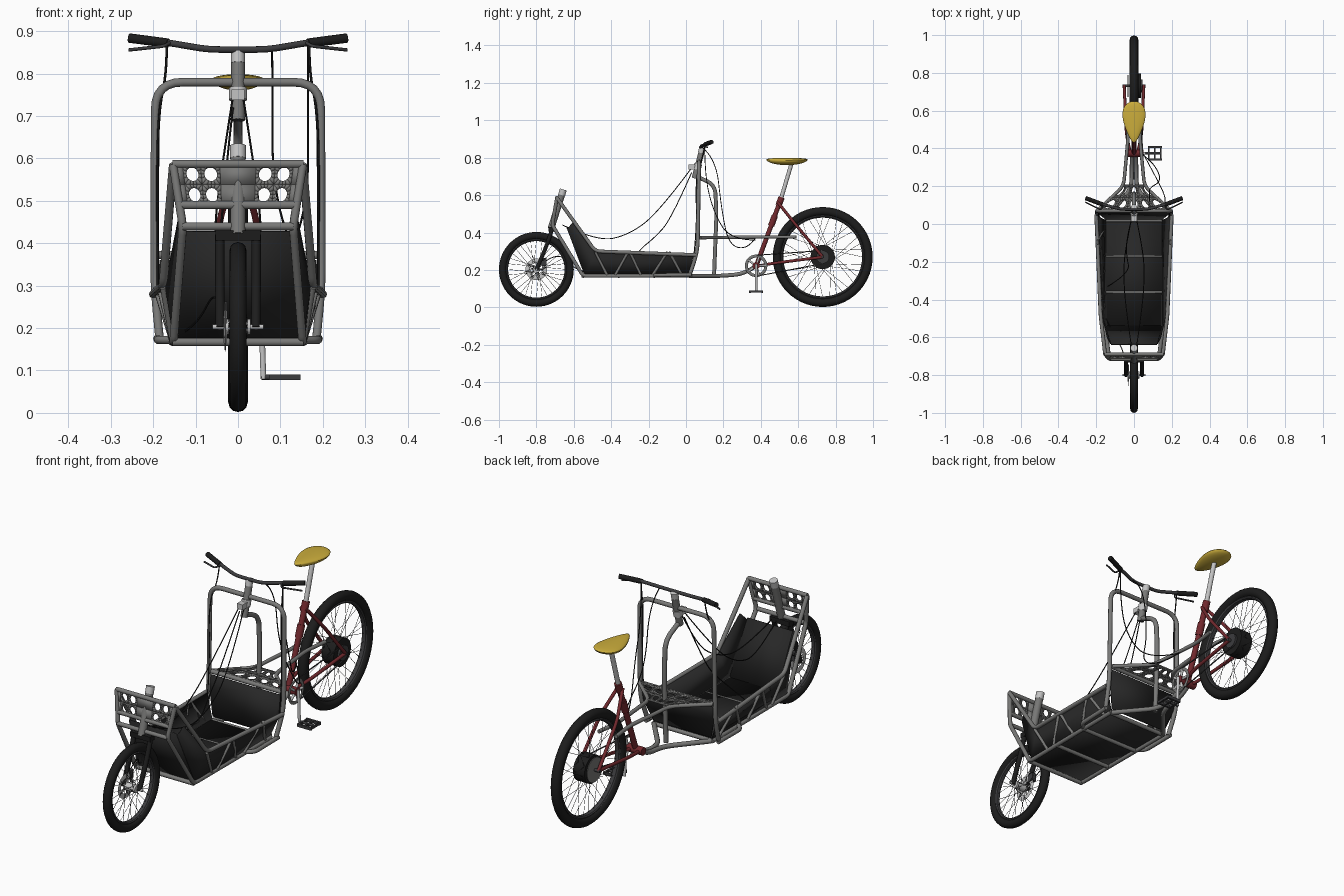
import bpy, bmesh, math
from mathutils import Vector as V, Matrix

if "Cube" in bpy.data.objects:
    bpy.data.objects.remove(bpy.data.objects["Cube"])


def material(name, r, g, b):
    m = bpy.data.materials.new(name)
    m.diffuse_color = (r, g, b, 1)
    m.use_nodes = True
    m.node_tree.nodes["Principled BSDF"].inputs["Base Color"].default_value = m.diffuse_color
    return m


GREY = material("frame grey", .19, .19, .185)
BLACK = material("tyre black", .012, .012, .012)
PANEL = material("box black", .02, .02, .02)
RED = material("rear frame red", .17, .022, .027)
YELLOW = material("saddle yellow", .60, .42, .045)
SILVER = material("light metal", .55, .55, .55)
DARK = material("dark grey", .045, .045, .048)


def add(name, mesh, mat, angle=35):
    mesh.materials.clear()
    mesh.materials.append(mat)
    for p in mesh.polygons:
        p.use_smooth = True
        p.material_index = 0
    mesh.set_sharp_from_angle(angle=math.radians(angle))
    ob = bpy.data.objects.new(name, mesh)
    bpy.context.collection.objects.link(ob)
    return ob


def from_bm(name, bm, mat):
    bmesh.ops.recalc_face_normals(bm, faces=bm.faces)
    me = bpy.data.meshes.new(name)
    bm.to_mesh(me)
    bm.free()
    return add(name, me, mat)


def fillet(pts, rad):
    pts = [V(p) for p in pts]
    if not rad:
        return pts
    out = [pts[0]]
    for a, b, c in zip(pts, pts[1:], pts[2:]):
        d = min(rad, (a - b).length * .48, (c - b).length * .48)
        p, q = b + (a - b).normalized() * d, b + (c - b).normalized() * d
        for i in range(7):
            t = i / 6
            out.append(p * (1 - t) ** 2 + b * 2 * t * (1 - t) + q * t * t)
    return out + [pts[-1]]


def tubes(name, paths, r, mat, rad=0, soft=False, res=3):
    """Round tubes along paths, joined into one part."""
    cu = bpy.data.curves.new(name, 'CURVE')
    cu.dimensions = '3D'
    cu.bevel_depth, cu.bevel_resolution, cu.use_fill_caps = r, res, True
    for path in paths:
        pts = fillet(path, rad)
        sp = cu.splines.new('NURBS' if soft else 'POLY')
        sp.points.add(len(pts) - 1)
        for p, q in zip(sp.points, pts):
            p.co = (*q, 1)
        if soft:
            sp.order_u, sp.use_endpoint_u, sp.resolution_u = 3, True, 8
    ob = bpy.data.objects.new(name + "_path", cu)
    bpy.context.collection.objects.link(ob)
    me = bpy.data.meshes.new_from_object(ob.evaluated_get(bpy.context.evaluated_depsgraph_get()))
    bpy.data.objects.remove(ob)
    me.name = name
    return add(name, me, mat, 50)


def both(*paths):
    return [[(s * x, y, z) for x, y, z in p] for p in paths for s in (1, -1)]


def rod(name, a, b, r, mat, seg=20):
    a, b = V(a), V(b)
    bm = bmesh.new()
    m = Matrix.Translation((a + b) / 2) @ (b - a).to_track_quat('Z', 'Y').to_matrix().to_4x4()
    bmesh.ops.create_cone(bm, cap_ends=True, segments=seg, radius1=r, radius2=r,
                          depth=(b - a).length, matrix=m)
    return from_bm(name, bm, mat)


def box(name, c, size, mat):
    bm = bmesh.new()
    bmesh.ops.create_cube(bm, size=1, matrix=Matrix.Translation(c) @ Matrix.Diagonal((*size, 1)))
    return from_bm(name, bm, mat)


def ring(name, c, R, rx, rr, mat, n=56, k=12):
    """Torus around the x axis with an elliptical section."""
    bm = bmesh.new()
    vs = []
    for i in range(n):
        a = 2 * math.pi * i / n
        for j in range(k):
            b = 2 * math.pi * j / k
            q = R + rr * math.cos(b)
            vs.append(bm.verts.new((c[0] + rx * math.sin(b), c[1] + q * math.cos(a), c[2] + q * math.sin(a))))
    for i in range(n):
        for j in range(k):
            i2, j2 = (i + 1) % n, (j + 1) % k
            bm.faces.new([vs[i * k + j], vs[i2 * k + j], vs[i2 * k + j2], vs[i * k + j2]])
    return from_bm(name, bm, mat)


def sheet(name, polys, mat, thick=.005):
    bm = bmesh.new()
    for p in polys:
        bm.faces.new([bm.verts.new(v) for v in p])
    ob = from_bm(name, bm, mat)
    mod = ob.modifiers.new("thickness", 'SOLIDIFY')
    mod.thickness, mod.offset = thick, 0
    return ob


def holed_plate(name, corners, cols, rows, size, mat):
    """Quad plate; cols are (u0, u1, has_hole)."""
    a, b, c, d = map(V, corners)
    at = lambda u, v: (a * (1 - u) + b * u) * (1 - v) + (d * (1 - u) + c * u) * v
    polys = []
    for u0, u1, hole in cols:
        for r in range(rows):
            v0, v1 = r / rows, (r + 1) / rows
            if not hole:
                polys.append([at(u0, v0), at(u1, v0), at(u1, v1), at(u0, v1)])
                continue
            inner, outer = [], []
            for i in range(16):
                t = i * math.pi / 8
                x, y = math.cos(t), math.sin(t)
                m = max(abs(x), abs(y))
                for lst, f in ((inner, size), (outer, 1 / m)):
                    lst.append(at((u0 + u1) / 2 + x * f * (u1 - u0) / 2, (v0 + v1) / 2 + y * f * (v1 - v0) / 2))
            for i in range(16):
                j = (i + 1) % 16
                polys.append([inner[i], outer[i], outer[j], inner[j]])
    return sheet(name, polys, mat, .006)


def wheel(pre, y, z, R, w, hub, n):
    ring(pre + "_tyre", (0, y, z), R - w, w, w, BLACK)
    ring(pre + "_rim", (0, y, z), R - 2.1 * w, w * .6, w * .35, DARK, k=8)
    sp = []
    for i in range(n):
        a = 2 * math.pi * i / n
        b = a + (.9 if i % 4 < 2 else -.9)
        x, q = (.022 if i % 2 else -.022), R - 2.2 * w
        sp.append([(x, y + hub * math.cos(b), z + hub * math.sin(b)), (0, y + q * math.cos(a), z + q * math.sin(a))])
    tubes(pre + "_spokes", sp, .001, DARK, res=0)


# Wheels, hubs and brake discs
FY, FZ, RY, RZ = -.80, .203, .731, .269
wheel("front_wheel", FY, FZ, .2, .02, .018, 32)
wheel("rear_wheel", RY, RZ, .267, .023, .05, 36)
rod("front_hub", (-.03, FY, FZ), (.03, FY, FZ), .018, SILVER)
rod("front_axle", (-.06, FY, FZ), (.06, FY, FZ), .006, SILVER)
ring("front_brake_disc", (-.03, FY, FZ), .046, .002, .012, SILVER, 32, 8)
tubes("front_disc_arms", [[(-.03, FY, FZ), (-.03, FY + .04 * math.cos(i * 1.257), FZ + .04 * math.sin(i * 1.257))]
                          for i in range(5)], .004, SILVER)
box("front_brake_caliper", (-.037, FY + .04, FZ + .04), (.022, .03, .04), DARK)
rod("hub_motor", (-.024, RY, RZ), (.036, RY, RZ), .065, BLACK, 36)
rod("rear_sprocket", (.036, RY, RZ), (.046, RY, RZ), .035, DARK)
rod("rear_brake_disc", (-.034, RY, RZ), (-.03, RY, RZ), .058, GREY, 32)
rod("rear_axle", (-.062, RY, RZ), (.062, RY, RZ), .007, DARK)

# Front fork and head tube
tubes("fork_blades", both([(.043, -.715, .42), (.043, -.745, .33), (.042, -.80, .2)]), .011, BLACK, .05)
box("fork_crown", (0, -.717, .418), (.105, .035, .024), BLACK)
rod("front_head_tube", (0, -.722, .42), (0, -.662, .61), .018, GREY)
rod("front_head_collar", (0, -.665, .6), (0, -.656, .63), .019, SILVER)

# Cargo frame: rails, floor bars, zigzag braces
rail = [(.153, -.69, .585), (.177, -.485, .3), (.2, .05, .28)]
low = [(.153, -.69, .585), (.13, -.715, .44), (.152, -.55, .168), (.155, .025, .168)]
tubes("upper_rails", both(rail), .01, GREY, .03)
tubes("lower_rails", both(low), .01, GREY, .02)
tubes("cross_bars", [[(-x, y, z), (x, y, z)] for x, y, z in
                     [(.155, -.69, .587), (.139, -.706, .49), (.131, -.715, .44)]
                     + [(.155, y, .167) for y in (-.55, -.36, -.17, .02)]], .01, GREY)
zig = []
for t, b in ((-.485, -.42), (-.31, -.38), (-.3, -.24), (-.1, -.18), (-.09, -.02)):
    zig.append([(.177 + (t + .485) * .043, t, .295), (.155, b, .17)])
tubes("side_braces", both(*zig), .007, GREY)
tubes("side_stand", both([(.155, -.17, .172), (.188, -.14, .172), (.19, .03, .175)]), .01, GREY, .03)
holed_plate("front_hole_panel", [(-.138, -.706, .49), (.138, -.706, .49), (.153, -.691, .587), (-.153, -.691, .587)],
            [(0, .07, 0), (.07, .21, 1), (.21, .36, 1), (.36, .64, 0), (.64, .79, 1), (.79, .93, 1), (.93, 1, 0)],
            2, .68, GREY)

# Box panels
side = [(.15, -.54, .172), (.125, -.635, .42), (.14, -.605, .455), (.17, -.48, .3), (.192, .04, .28), (.15, .02, .172)]
sheet("side_panels", both(side), PANEL)
sheet("floor_panel", [[(-.15, -.54, .173), (.15, -.54, .173), (.15, .01, .173), (-.15, .01, .173)]], PANEL)
sheet("front_slope_panel", [[(-.15, -.54, .172), (.15, -.54, .172), (.122, -.637, .428), (-.122, -.637, .428)]], PANEL)
sheet("rear_panel", [[(-.15, .025, .185), (.15, .025, .185), (.19, .058, .3), (.185, .065, .36), (-.185, .065, .36),
                      (-.19, .058, .3)]], PANEL)

# Hoop, mid frame and platform
tubes("rear_hoop", [[(-.185, .02, .175), (-.197, .062, .3), (-.195, .07, .78), (.195, .07, .78),
                     (.197, .062, .3), (.185, .02, .175)]], .0105, GREY, .065)
tubes("platform_bar", [[(-.195, .07, .372), (.195, .07, .372)]], .01, GREY)
holed_plate("rear_platform", [(-.19, .07, .378), (.19, .07, .378), (.055, .21, .378), (-.055, .21, .378)],
            [(i / 5, (i + 1) / 5, 1) for i in range(5)], 2, .62, GREY)
tubes("top_tubes", both([(.19, .075, .372), (.055, .2, .374), (.03, .47, .376), (.045, .59, .376)]), .009, GREY, .04)
tubes("mid_tube", [[(0, .055, .7), (0, .155, .655), (0, .163, .5), (0, .15, .17)]], .011, GREY, .05)
tubes("bottom_tubes", both([(.15, .025, .168), (.012, .19, .168), (.012, .3, .178), (.01, .375, .22)]), .011, GREY, .06)

# Steering column and handlebar
rod("rear_head_tube", (0, .046, .69), (0, .083, .83), .016, GREY)
rod("lower_head_cap", (0, .044, .69), (0, .052, .72), .013, DARK)
rod("stem_collar", (0, .08, .825), (0, .088, .857), .0165, SILVER)
rod("steering_collar", (0, .058, .738), (0, .065, .766), .021, SILVER)
box("cable_pulley_block", (0, .033, .75), (.03, .04, .025), SILVER)
tubes("handlebar", [[(-.25, .135, .883), (-.17, .105, .874), (-.07, .078, .857), (.07, .078, .857),
                     (.17, .105, .874), (.25, .135, .883)]], .008, DARK, .03)
tubes("grips", both([(.165, .103, .872), (.256, .137, .884)]), .0115, BLACK)
tubes("brake_levers", both([(.16, .1, .873), (.175, .075, .865), (.257, .115, .856)]), .004, DARK, .01)

# Red rear frame and seat post
tubes("seat_tube", [[(0, .375, .22), (0, .51, .585)]], .013, RED)
rod("seat_collar", (0, .455, .435), (0, .475, .49), .017, RED)
rod("seat_clamp", (0, .495, .545), (0, .511, .588), .017, RED)
tubes("seat_stays", both([(.012, .492, .56), (.045, .58, .45), (.052, RY, RZ)]), .008, RED, .04)
tubes("chain_stays", both([(.02, .38, .22), (.04, .47, .236), (.052, RY, RZ)]), .008, RED, .04)
rod("bottom_bracket", (-.04, .375, .222), (.05, .375, .222), .019, RED)
rod("seat_post", (0, .505, .57), (0, .566, .775), .011, SILVER)

# Saddle: teardrop, wide at the back
bm = bmesh.new()
bmesh.ops.create_uvsphere(bm, u_segments=28, v_segments=14, radius=1)
for v in bm.verts:
    x, y, z = v.co
    t = (y + 1) / 2
    v.co = (x * .072 * (.4 + .75 * t), .54 + .11 * y, .786 + z * (.013 if z > 0 else .026) + .004 * y * y)
from_bm("saddle", bm, YELLOW)

# Crankset, pedal and chain
CY, CZ = .375, .222
ring("chainring", (.042, CY, CZ), .052, .003, .008, GREY, 40, 8)
tubes("chainring_arms", [[(.042, CY, CZ), (.042, CY + .05 * math.cos(i * 1.257), CZ + .05 * math.sin(i * 1.257))]
                         for i in range(5)], .006, SILVER)
tubes("crank_arm", [[(.055, CY, CZ + .01), (.06, CY, .08)]], .007, SILVER)
rod("pedal_axle", (.056, CY, .084), (.146, CY, .084), .006, DARK)
for i, c in enumerate([(.11, CY - .033, .084), (.11, CY + .033, .084)]):
    box(f"pedal_rail_{i + 1}", c, (.074, .01, .014), DARK)
for i, x in enumerate((.078, .11, .142)):
    box(f"pedal_bar_{i + 1}", (x, CY, .084), (.007, .07, .012), DARK)
tubes("chain", [[(.042, CY, CZ + .056), (.042, RY, RZ + .035)], [(.042, CY, CZ - .056), (.042, RY, RZ - .035)]],
      .003, DARK, res=1)

# Control and steering cables
tubes("steering_cables", both([(.012, .03, .745), (.05, -.145, .51), (.055, -.3, .39), (.04, -.47, .35),
                               (.012, -.66, .44)]), .0025, BLACK, soft=True, res=1)
tubes("side_cables", both([(.168, .1, .87), (.168, .09, .8), (.19, .05, .7), (.19, .06, .4), (.188, .03, .18)]),
      .003, BLACK, soft=True, res=1)
tubes("brake_cables", [
    [(.08, .085, .855), (.082, .16, .8), (.08, .19, .52), (.15, .23, .33), (.1, .33, .31), (.04, .37, .37)],
    [(.165, .1, .87), (.165, .1, .7), (.165, .15, .5), (.12, .24, .36), (.05, .37, .36)],
    [(-.012, .03, .72), (-.04, -.08, .47), (-.04, -.17, .37), (-.02, -.26, .3), (-.14, -.33, .18)],
    [(-.15, -.5, .18), (-.1, -.6, .2), (-.05, -.68, .3), (-.045, -.76, .24)]], .0025, BLACK, soft=True, res=1)
